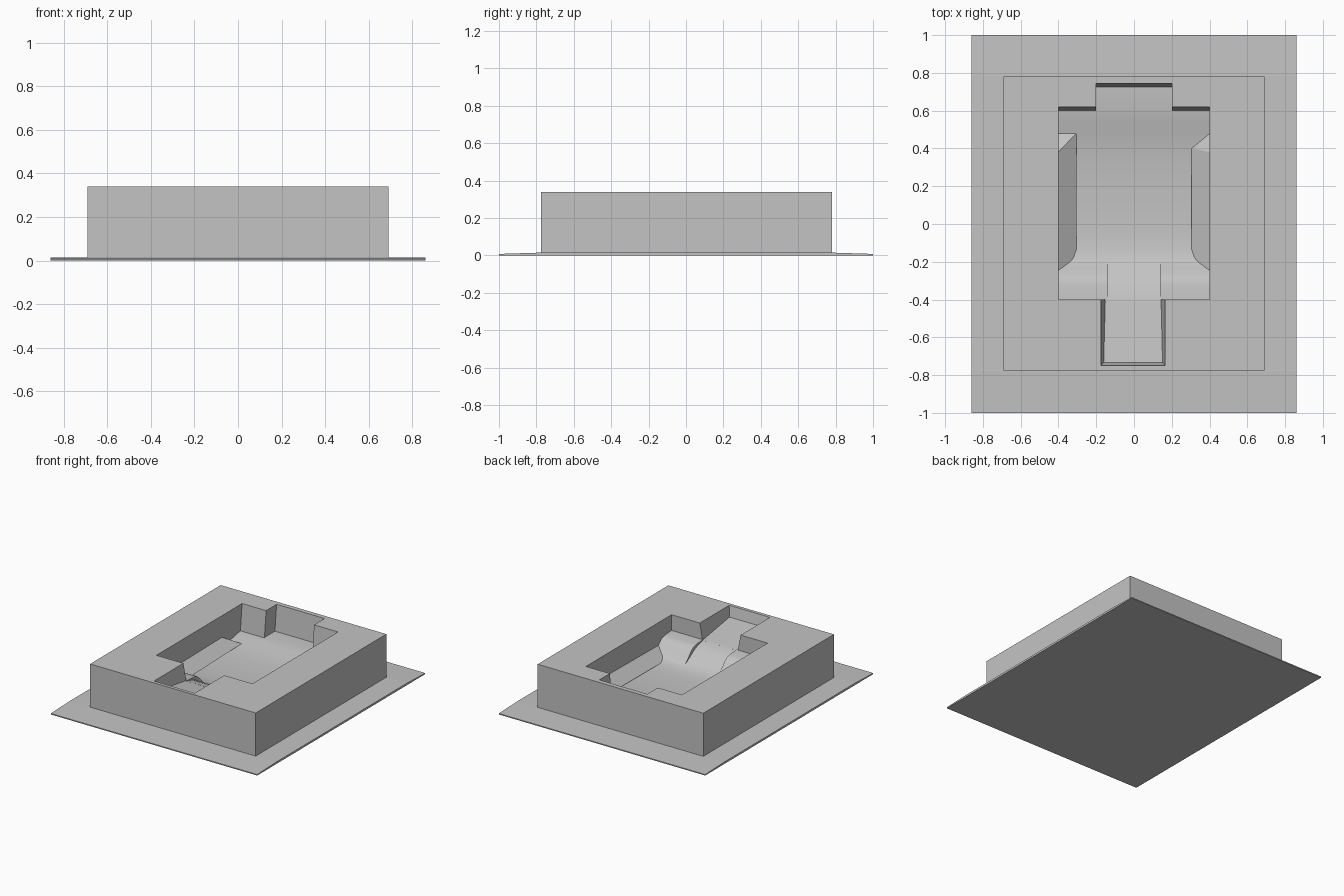
import bpy
import bmesh
import math

cube = bpy.data.objects.get("Cube")
if cube:
    bpy.data.objects.remove(cube, do_unlink=True)

grey = bpy.data.materials.new("plain_grey")
grey.use_nodes = True
colour = (0.55, 0.55, 0.55, 1)
grey.diffuse_color = colour
grey.node_tree.nodes["Principled BSDF"].inputs["Base Color"].default_value = colour


def finish(name, bm, smooth=False):
    bmesh.ops.recalc_face_normals(bm, faces=bm.faces)
    mesh = bpy.data.meshes.new(name)
    bm.to_mesh(mesh)
    bm.free()
    mesh.materials.append(grey)
    obj = bpy.data.objects.new(name, mesh)
    bpy.context.collection.objects.link(obj)
    if smooth:
        bpy.ops.object.select_all(action="DESELECT")
        obj.select_set(True)
        bpy.context.view_layer.objects.active = obj
        bpy.ops.object.shade_smooth_by_angle(angle=math.radians(30))
    return obj


def prism(name, profile, x0, x1, smooth=False):
    """Closed y-z profile swept along x."""
    bm = bmesh.new()
    ends = [[bm.verts.new((x, y, z)) for y, z in profile] for x in (x0, x1)]
    for end in ends:
        bm.faces.new(end)
    n = len(profile)
    for i in range(n):
        j = (i + 1) % n
        bm.faces.new((ends[0][i], ends[0][j], ends[1][j], ends[1][i]))
    return finish(name, bm, smooth)


def grounded(top):
    """Close a top profile down to a buried bottom edge."""
    return top + [(top[-1][0], 0.012), (top[0][0], 0.012)]


# Base plate, thinning towards front and back
prism("base_plate", [(-1, 0), (1, 0), (1, 0.008), (0.78, 0.015),
                     (-0.78, 0.015), (-1, 0.008)], -0.86, 0.86)

# Block shell: outer walls, pierced top and drafted pocket walls
TOP = 0.34
outer = [(-0.69, -0.775), (0.69, -0.775), (0.69, 0.78), (-0.69, 0.78)]
rim = [(-0.4, -0.4), (-0.4, 0.62), (-0.2, 0.62), (-0.2, 0.745),
       (0.2, 0.745), (0.2, 0.62), (0.4, 0.62), (0.4, -0.4),
       (0.165, -0.4), (0.165, -0.75), (-0.175, -0.75), (-0.175, -0.4)]


def drafted(x, y):
    if y > 0.5:
        return x, y - 0.03, 0.04
    if abs(x) < 0.19:
        return x * 0.85, y + (0.03 if y < -0.5 else 0), 0.2
    return x, y, 0.04


bm = bmesh.new()
loops = []
for points, lower in ((outer, lambda x, y: (x, y, 0.01)), (rim, drafted)):
    high = [bm.verts.new((x, y, TOP)) for x, y in points]
    low = [bm.verts.new(lower(x, y)) for x, y in points]
    for i in range(len(points)):
        j = (i + 1) % len(points)
        loops.append(bm.edges.new((high[i], high[j])))
        bm.faces.new((high[i], high[j], low[j], low[i]))
bmesh.ops.triangle_fill(bm, edges=loops, use_beauty=True, normal=(0, 0, 1))
bmesh.ops.dissolve_limit(bm, angle_limit=0.001, verts=bm.verts, edges=bm.edges)
finish("block_shell", bm)

# Curved pocket floor
prism("pocket_floor", grounded([
    (0.76, 0.145), (0.62, 0.145), (0.55, 0.134), (0.48, 0.118), (0.4, 0.105),
    (0.3, 0.096), (0.2, 0.092), (0.1, 0.09), (0, 0.091), (-0.07, 0.094),
    (-0.13, 0.1), (-0.18, 0.112), (-0.22, 0.132), (-0.26, 0.158),
    (-0.3, 0.183), (-0.35, 0.205), (-0.41, 0.218)]), -0.41, 0.41, True)

# Floor of the front channel
prism("channel_floor", grounded([(-0.4, 0.216), (-0.76, 0.265)]), -0.18, 0.18)

for side, label, back in ((-1, "right", 0.48), (1, "left", 0.4)):
    # Raised ledges beside the channel mouth
    prism(label + "_ledge", grounded([
        (-0.17, 0.106), (-0.2, 0.124), (-0.23, 0.153), (-0.26, 0.186),
        (-0.285, 0.206), (-0.32, 0.216), (-0.41, 0.222)]),
        side * 0.14, side * 0.41, True)

    # Sloped side bolsters with a chamfered rear end
    bm = bmesh.new()
    front_in = bm.verts.new((side * 0.305, -0.2, 0.1))
    back_in = bm.verts.new((side * 0.305, back, 0.117 if back > 0.45 else 0.105))
    back_out = bm.verts.new((side * 0.402, 0.48, 0.118))
    crest_back = bm.verts.new((side * 0.402, 0.38, 0.178))
    crest_front = bm.verts.new((side * 0.402, -0.25, 0.17))
    slope = bm.faces.new((front_in, back_in, crest_back, crest_front))
    bm.faces.new((back_in, back_out, crest_back))
    bm.faces.new((front_in, crest_front, crest_back, back_out))
    bm.faces.new((front_in, back_out, back_in))
    finish(label + "_bolster", bm)
